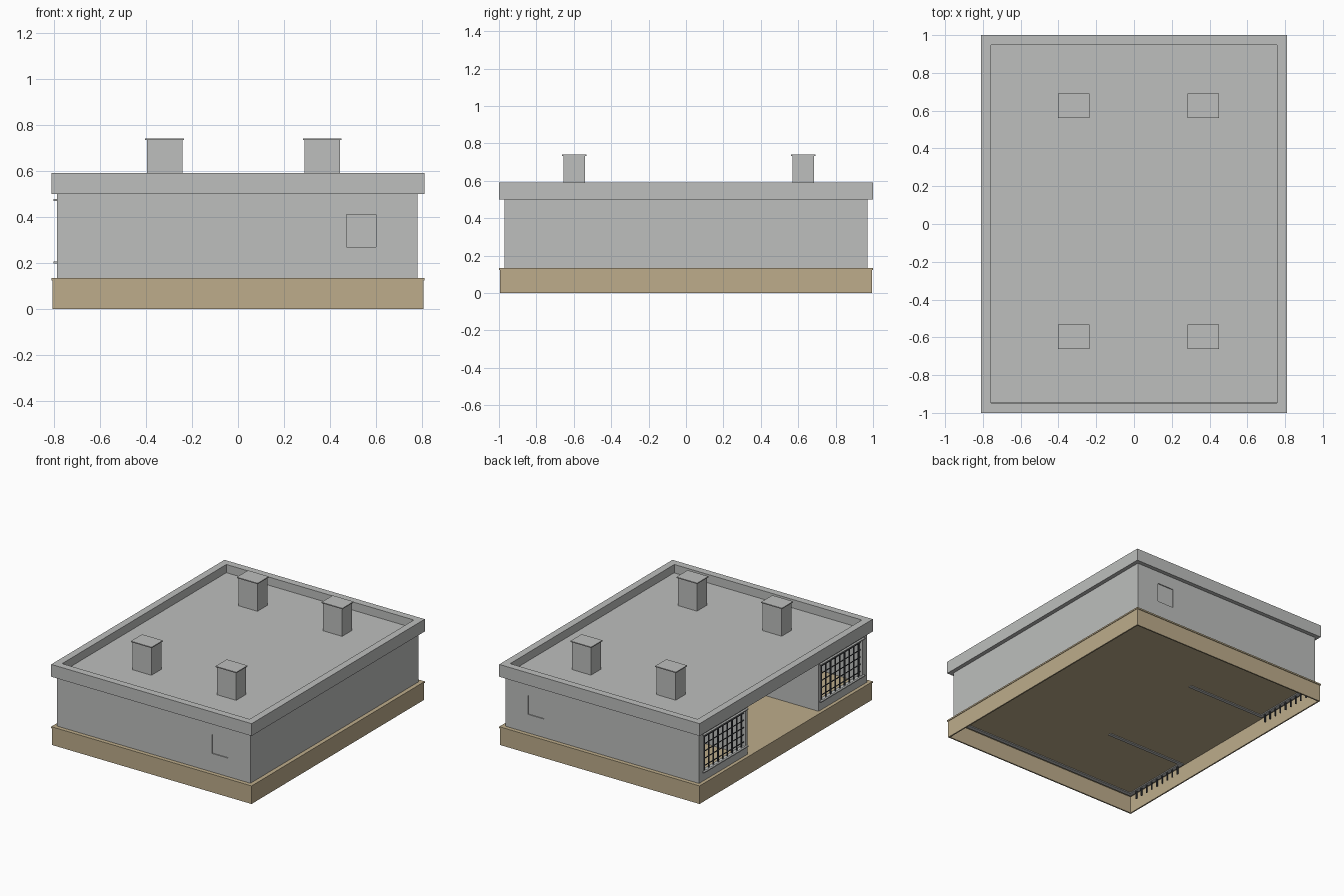
import bpy
import bmesh
from mathutils import Vector

if "Cube" in bpy.data.objects:
    bpy.data.objects.remove(bpy.data.objects["Cube"])


def material(name, color):
    m = bpy.data.materials.new(name)
    m.diffuse_color = (*color, 1)
    m.use_nodes = True
    m.node_tree.nodes["Principled BSDF"].inputs["Base Color"].default_value = m.diffuse_color
    return m


GREY = material("concrete grey", (0.51, 0.52, 0.51))
TAN = material("sandstone tan", (0.51, 0.415, 0.258))
DARK = material("dark iron", (0.05, 0.055, 0.065))


def boxes(name, mat, spans):
    """One object made of boxes, each given as (x0, x1, y0, y1, z0, z1)."""
    bm = bmesh.new()
    for x0, x1, y0, y1, z0, z1 in spans:
        cube = bmesh.ops.create_cube(bm, size=1)["verts"]
        bmesh.ops.scale(bm, vec=(x1 - x0, y1 - y0, z1 - z0), verts=cube)
        bmesh.ops.translate(bm, vec=Vector((x0 + x1, y0 + y1, z0 + z1)) / 2, verts=cube)
    mesh = bpy.data.meshes.new(name)
    bm.to_mesh(mesh)
    bm.free()
    ob = bpy.data.objects.new(name, mesh)
    mesh.materials.append(mat)
    bpy.context.collection.objects.link(ob)
    return ob


def ring(x0, x1, y0, y1, t, z0, z1):
    """Four boxes around a rectangle, t thick, without overlaps."""
    return [(x0, x1, y0, y0 + t, z0, z1), (x0, x1, y1 - t, y1, z0, z1),
            (x0, x0 + t, y0 + t, y1 - t, z0, z1), (x1 - t, x1, y0 + t, y1 - t, z0, z1)]


# Hollow plinth with a thin floor that overhangs as a lip
boxes("plinth", TAN, ring(-0.806, 0.806, -0.995, 0.995, 0.01, 0, 0.124))
boxes("floor", TAN, [(-0.81, 0.81, -1, 1, 0.124, 0.135)])

# Outer walls; the front and back ones carry a shallow niche
Z0, Z1 = 0.118, 0.502
boxes("right_wall", GREY, [(0.75, 0.78, -0.94, 0.94, Z0, Z1)])
for name, s in (("front", -1), ("back", 1)):
    ya, yb = sorted((s * 0.94, s * 0.97))
    wall = boxes(name + "_wall", GREY, [(-0.785, 0.78, ya, yb, Z0, Z1)])
    ca, cb = sorted((s * 0.963, s * 1.0))
    cutter = boxes(name + "_niche_cutter", GREY, [(0.47, 0.6, ca, cb, 0.27, 0.41)])
    cutter.hide_render = True
    cutter.hide_viewport = True
    cut = wall.modifiers.new("niche", "BOOLEAN")
    cut.operation = "DIFFERENCE"
    cut.solver = "EXACT"
    cut.object = cutter

# Barred windows and side rooms either side of the open porch
for name, s in (("front", -1), ("back", 1)):
    def side(x0, x1, a, b, z0, z1):
        ya, yb = sorted((s * a, s * b))
        return (x0, x1, ya, yb, z0, z1)

    boxes(name + "_window_wall", GREY, [
        side(-0.785, -0.755, 0.41, 0.94, Z0, 0.2),
        side(-0.785, -0.755, 0.41, 0.94, 0.475, Z1),
        side(-0.785, -0.755, 0.915, 0.94, 0.2, 0.475),
        side(-0.785, -0.755, 0.41, 0.435, 0.2, 0.475)])
    boxes(name + "_window_ledges", GREY, [
        side(-0.8, -0.785, 0.42, 0.93, 0.198, 0.206),
        side(-0.8, -0.785, 0.42, 0.93, 0.469, 0.477)])
    boxes(name + "_partition", GREY, [side(-0.755, -0.14, 0.41, 0.435, Z0, Z1)])
    bars = []
    for i in range(9):
        y = 0.46 + i * 0.054
        bars.append(side(-0.774, -0.766, y - 0.004, y + 0.004, 0.06, 0.477))
    for i in range(5):
        z = 0.23 + i * 0.053
        bars.append(side(-0.772, -0.768, 0.43, 0.92, z - 0.003, z + 0.003))
    boxes(name + "_window_bars", DARK, bars)

# Porch back wall with a doorway, and inner columns
boxes("porch_back_wall", GREY, [
    (-0.165, -0.14, -0.41, -0.15, 0.13, Z1), (-0.165, -0.14, 0.15, 0.41, 0.13, Z1),
    (-0.165, -0.14, -0.15, 0.15, 0.42, Z1)])
boxes("inner_columns", GREY, [(0.435, 0.505, y - 0.035, y + 0.035, 0.13, Z1)
                              for y in (-0.36, 0.41)])

# Flat roof with a raised parapet
boxes("roof_slab", GREY, [(-0.765, 0.76, -0.945, 0.95, 0.5, 0.53)])
boxes("parapet", GREY, ring(-0.81, 0.81, -1, 1, 0.052, 0.5, 0.59))

# Four capped roof vents
vents, caps = [], []
for x in (-0.319, 0.366):
    for y in (-0.597, 0.627):
        vents.append((x - 0.077, x + 0.077, y - 0.057, y + 0.057, 0.525, 0.733))
        caps.append((x - 0.084, x + 0.084, y - 0.065, y + 0.065, 0.733, 0.74))
boxes("roof_vents", GREY, vents)
boxes("vent_caps", GREY, caps)
